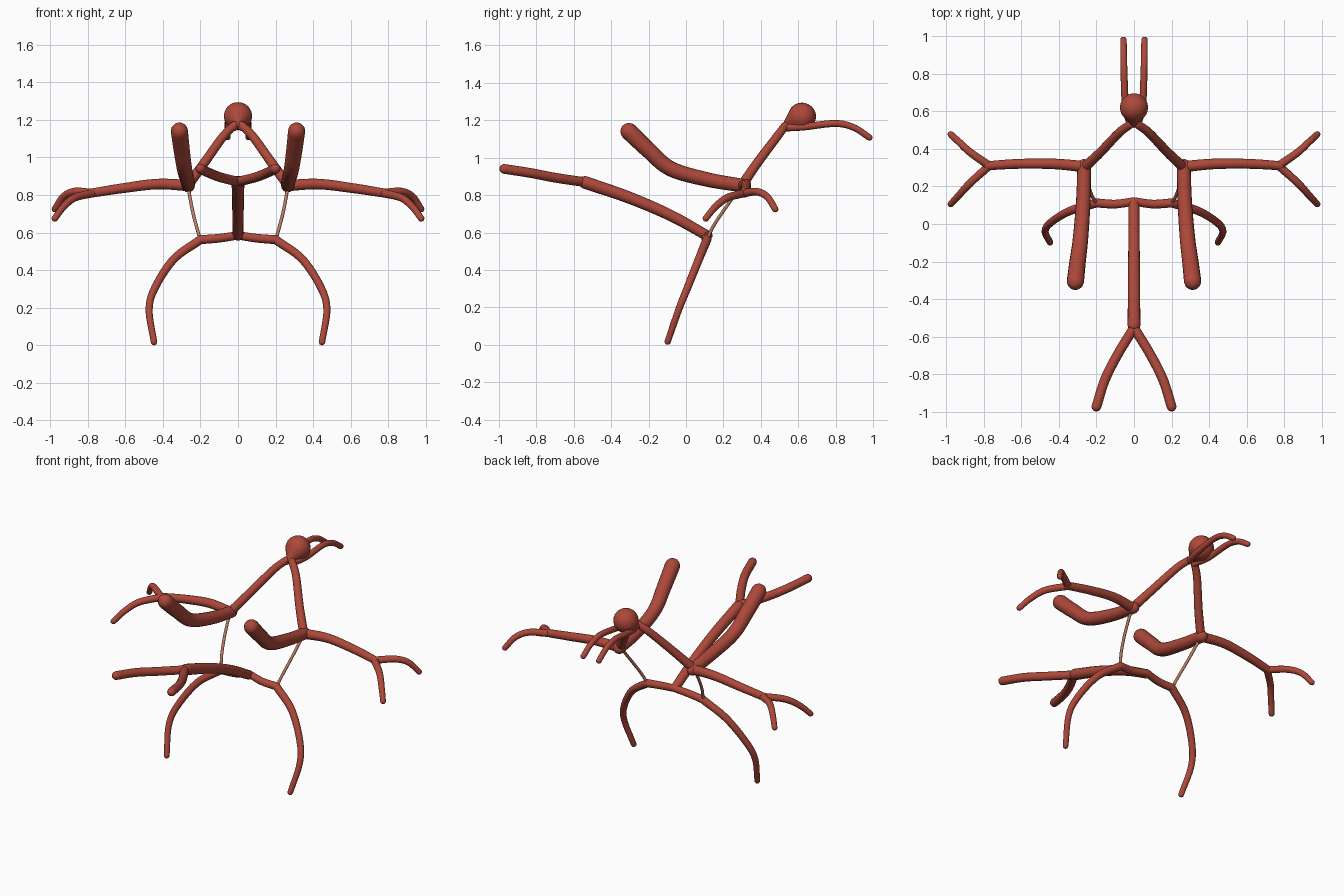
import bpy, bmesh, math
from mathutils import Vector

if "Cube" in bpy.data.objects:
    bpy.data.objects.remove(bpy.data.objects["Cube"])


def material(name, rgb):
    m = bpy.data.materials.new(name)
    m.use_nodes = True
    m.diffuse_color = (*rgb, 1)
    m.node_tree.nodes["Principled BSDF"].inputs["Base Color"].default_value = (*rgb, 1)
    return m


RED = material("brick red", (0.42, 0.065, 0.042))
TAN = material("pale copper", (0.5, 0.2, 0.13))


def smooth_path(points, steps=8):
    """Catmull-Rom samples through the points."""
    p = [Vector(q) for q in points]
    p = [p[0] * 2 - p[1]] + p + [p[-1] * 2 - p[-2]]
    out = []
    for i in range(1, len(p) - 2):
        a, b, c, d = p[i - 1:i + 3]
        for k in range(steps):
            t = k / steps
            out.append(0.5 * (2 * b + (c - a) * t + (2 * a - 5 * b + 4 * c - d) * t ** 2
                              + (3 * b - a - 3 * c + d) * t ** 3))
    return out + [p[-2]]


def tube(name, points, r0, r1, mat=RED):
    """Tapered tube along a smooth path, with round ends."""
    path = smooth_path(points)
    n = len(path) - 1
    rings = [(q, r0 + (r1 - r0) * i / n) for i, q in enumerate(path)]
    angles = [math.radians(a) for a in (22, 45, 67, 85)]
    head = (path[0] - path[1]).normalized()
    tail = (path[-1] - path[-2]).normalized()
    start = [(path[0] + head * r0 * math.sin(a), r0 * math.cos(a)) for a in reversed(angles)]
    end = [(path[-1] + tail * r1 * math.sin(a), r1 * math.cos(a)) for a in angles]
    rings = start + rings + end
    curve = bpy.data.curves.new(name, "CURVE")
    curve.dimensions = "3D"
    curve.bevel_depth = 1
    curve.bevel_resolution = 6
    curve.use_fill_caps = True
    spline = curve.splines.new("POLY")
    spline.points.add(len(rings) - 1)
    for point, (co, r) in zip(spline.points, rings):
        point.co = (*co, 1)
        point.radius = r
    curve.materials.append(mat)
    ob = bpy.data.objects.new(name, curve)
    bpy.context.collection.objects.link(ob)
    finish(ob, True)


def finish(ob, convert=False):
    bpy.ops.object.select_all(action="DESELECT")
    ob.select_set(True)
    bpy.context.view_layer.objects.active = ob
    if convert:
        bpy.ops.object.convert(target="MESH")
    bpy.ops.object.shade_smooth_by_angle(angle=math.radians(50))


def pair(name, points, r0, r1, mat=RED):
    for side, s in (("left", 1), ("right", -1)):
        tube(f"{side}_{name}", [(s * x, y, z) for x, y, z in points], r0, r1, mat)


# Teardrop head: a ball drawn out to a point
centre, tip, R = Vector((0, 0.62, 1.219)), Vector((0, 0.51, 1.165)), 0.075
axis = (tip - centre).normalized()
reach = (tip - centre).length
tangent = math.acos(R / reach)
bm = bmesh.new()
bmesh.ops.create_uvsphere(bm, u_segments=32, v_segments=24, radius=R)
turn = Vector((0, 0, 1)).rotation_difference(axis)
for v in bm.verts:
    polar = math.acos(max(-1, min(1, v.co.z / R)))
    if polar < tangent:
        f = polar / tangent
        ring = Vector((v.co.x, v.co.y, 0))
        if ring.length > 1e-6:
            ring = ring.normalized() * R * math.sin(tangent) * f
        v.co = ring + Vector((0, 0, reach + (R * math.cos(tangent) - reach) * f))
    v.co = turn @ v.co + centre
mesh = bpy.data.meshes.new("head")
bm.to_mesh(mesh)
bm.free()
mesh.materials.append(RED)
head = bpy.data.objects.new("head", mesh)
bpy.context.collection.objects.link(head)
finish(head)

# Feelers and neck struts
pair("feeler", [(0.02, 0.53, 1.16), (0.045, 0.63, 1.165), (0.053, 0.8, 1.183),
                (0.055, 0.9, 1.16), (0.056, 0.98, 1.108)], 0.02, 0.017)
pair("neck_strut", [(0.02, 0.53, 1.17), (0.08, 0.485, 1.11), (0.18, 0.38, 0.97),
                    (0.26, 0.305, 0.86)], 0.022, 0.027)

# Thick swept-back wings
pair("wing", [(0.265, 0.31, 0.85), (0.27, 0.12, 0.882), (0.285, -0.08, 0.94),
              (0.3, -0.2, 1.04), (0.312, -0.305, 1.14)], 0.036, 0.046)

# Arms with two fingers
pair("arm", [(0.26, 0.305, 0.85), (0.43, 0.32, 0.858), (0.62, 0.32, 0.835),
             (0.78, 0.31, 0.81)], 0.03, 0.024)
pair("back_finger", [(0.77, 0.31, 0.81), (0.87, 0.38, 0.818), (0.93, 0.435, 0.79),
                     (0.975, 0.477, 0.725)], 0.022, 0.017)
pair("front_finger", [(0.77, 0.31, 0.81), (0.87, 0.22, 0.785), (0.93, 0.155, 0.735),
                      (0.975, 0.106, 0.675)], 0.022, 0.017)

# Thin cords from shoulder to hip
pair("cord", [(0.265, 0.29, 0.84), (0.245, 0.21, 0.73), (0.223, 0.15, 0.64),
              (0.203, 0.115, 0.57)], 0.009, 0.009, TAN)

# Hips and bowed legs
pair("hip", [(0, 0.12, 0.585), (0.1, 0.106, 0.57), (0.2, 0.112, 0.562)], 0.022, 0.024)
pair("leg", [(0.2, 0.112, 0.562), (0.34, 0.07, 0.46), (0.44, 0.01, 0.31),
             (0.473, -0.038, 0.19), (0.447, -0.098, 0.017)], 0.024, 0.017)

# Tail boom and forked tail
tube("tail_boom", [(0, 0.11, 0.585), (0, -0.08, 0.69), (0, -0.3, 0.785), (0, -0.54, 0.868)],
     0.028, 0.034)
pair("tail_fork", [(0.005, -0.56, 0.872), (0.09, -0.7, 0.893), (0.155, -0.83, 0.918),
                   (0.2, -0.972, 0.94)], 0.026, 0.026)
